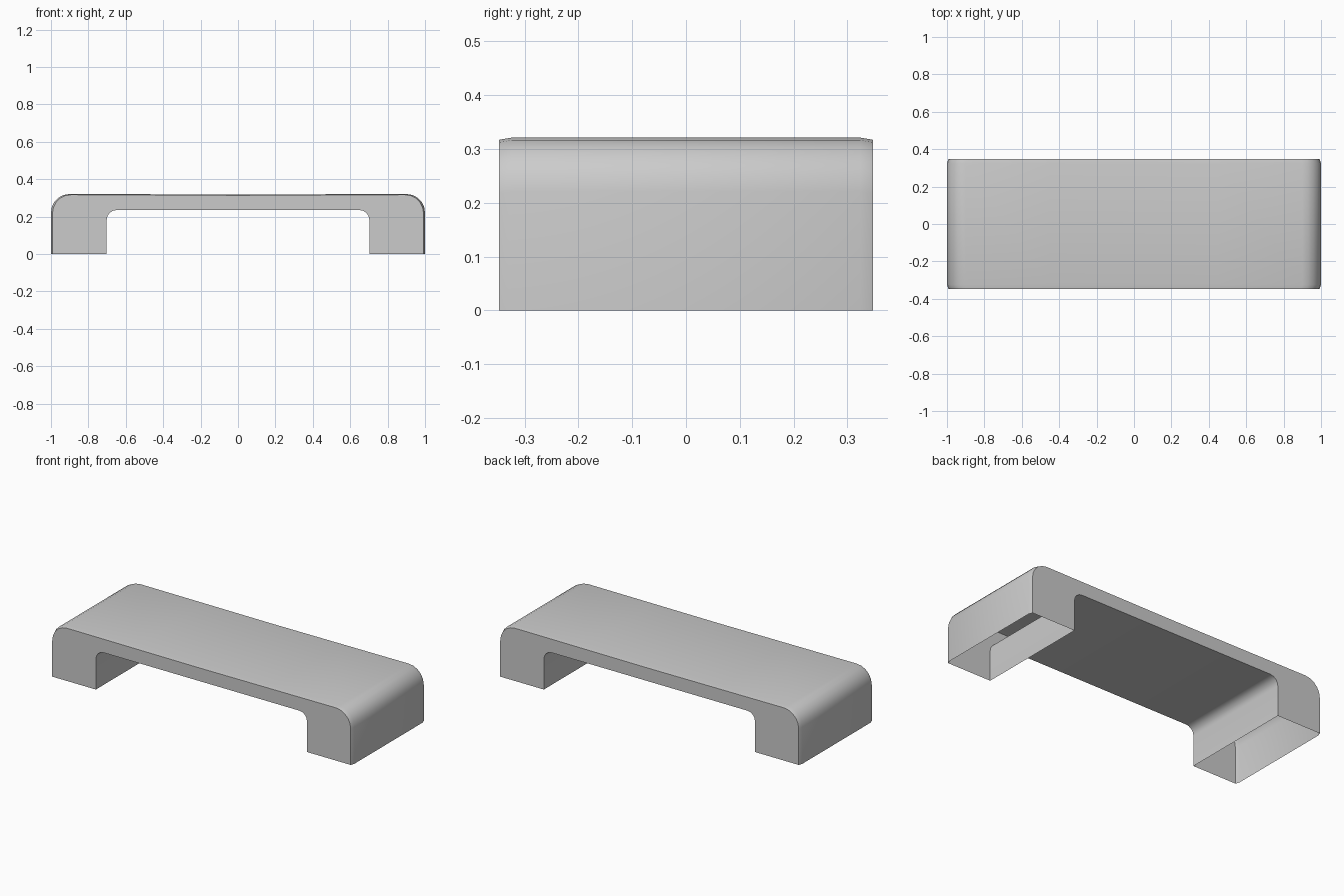
import bpy, bmesh, math

if "Cube" in bpy.data.objects:
    bpy.data.objects.remove(bpy.data.objects["Cube"])

HALF_Y = 0.347
EDGE = 0.023      # depth of the softened front and back rim


def arc(cx, cz, r, a0, a1, n):
    return [(cx + r * math.cos(math.radians(a0 + (a1 - a0) * i / n)),
             cz + r * math.sin(math.radians(a0 + (a1 - a0) * i / n))) for i in range(n + 1)]


def mirrored(half):
    # right half listed from the foot to the middle, then mirrored to the left
    return half + [(-x, z) for x, z in reversed(half) if x > 1e-6]


# outer and inner bridge profiles; the top sags very slightly in the middle
outer = mirrored([(1.0, 0.0)] + arc(0.9, 0.221, 0.1, 0, 90, 5) + [(0.45, 0.3195), (0.0, 0.318)])
inner = mirrored([(0.702, 0.0)] + arc(0.65, 0.183, 0.052, 0, 90, 4))


def rim(x, z):
    return (x * 0.992, z - 0.004 * min(1, z / 0.22))


bm = bmesh.new()


def row(points, y):
    return [bm.verts.new((x, y, z)) for x, z in points]


def bridge(a, b):
    for i in range(len(a) - 1):
        bm.faces.new((a[i], a[i + 1], b[i + 1], b[i]))


# outer skin with softened rims
rim_pts = [rim(x, z) for x, z in outer]
rows = [row(rim_pts, -HALF_Y), row(outer, -HALF_Y + EDGE),
        row(outer, HALF_Y - EDGE), row(rim_pts, HALF_Y)]
for a, b in zip(rows, rows[1:]):
    bridge(a, b)

# inner skin under the deck and between the legs
under = [row(inner, -HALF_Y), row(inner, HALF_Y)]
bridge(under[1], under[0])

# front and back walls; the legs stay open underneath
bm.faces.new(rows[0][::-1] + under[0])
bm.faces.new(rows[-1] + under[1][::-1])
bmesh.ops.recalc_face_normals(bm, faces=bm.faces)

mesh = bpy.data.meshes.new("bridge_stand")
bm.to_mesh(mesh)
bm.free()
stand = bpy.data.objects.new("bridge_stand", mesh)
bpy.context.collection.objects.link(stand)
bpy.context.view_layer.objects.active = stand
stand.select_set(True)
bpy.ops.object.shade_smooth_by_angle(angle=math.radians(35))
